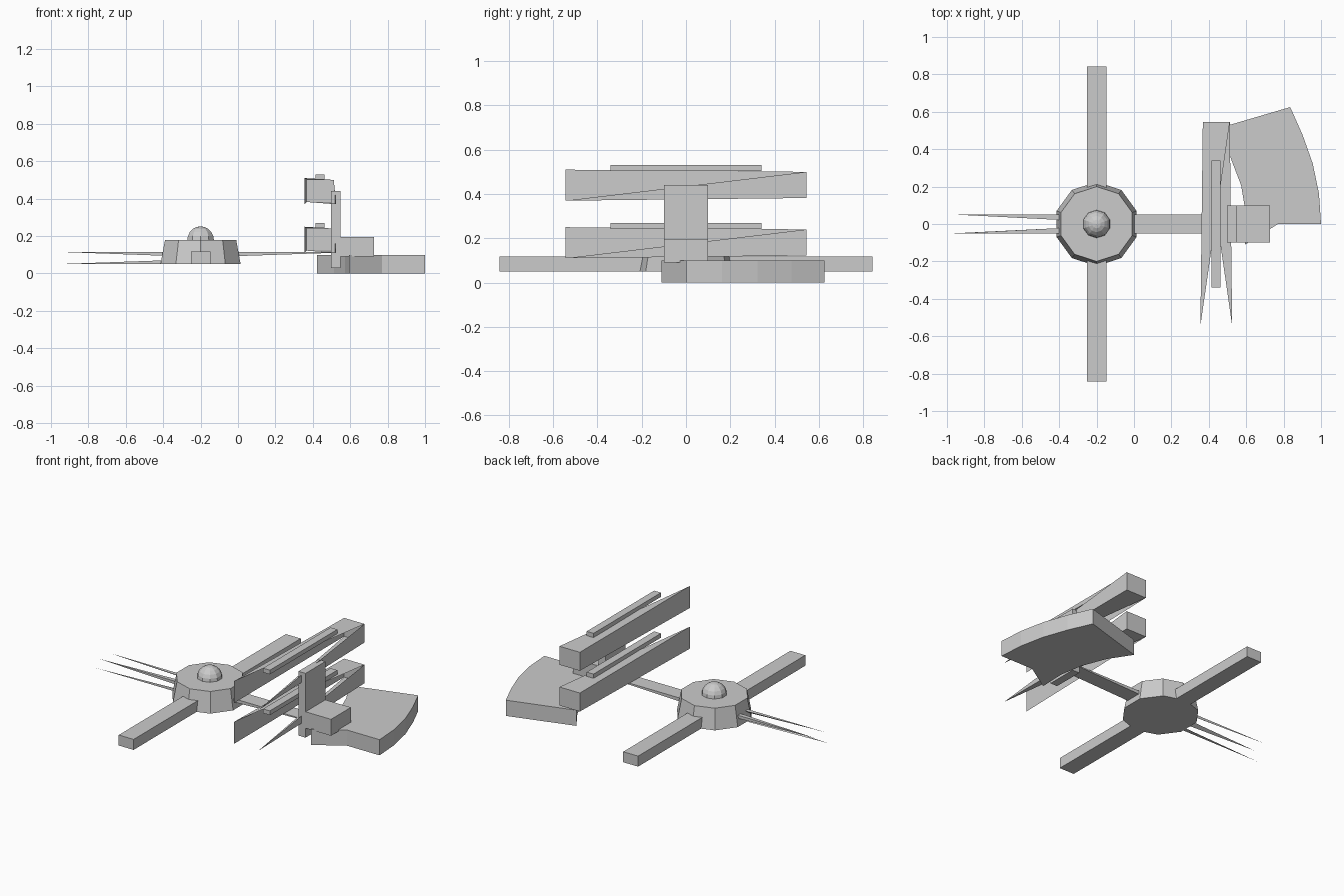
import bpy, bmesh
from math import sin, cos, radians

if "Cube" in bpy.data.objects:
    bpy.data.objects.remove(bpy.data.objects["Cube"])

HX = -0.2  # hub centre


def finish(name, bm, closed=True):
    if closed:
        bmesh.ops.recalc_face_normals(bm, faces=bm.faces)
    me = bpy.data.meshes.new(name)
    bm.to_mesh(me)
    bm.free()
    ob = bpy.data.objects.new(name, me)
    bpy.context.collection.objects.link(ob)
    return ob


def mesh(name, verts, faces, closed=True):
    bm = bmesh.new()
    vs = [bm.verts.new(v) for v in verts]
    for f in faces:
        bm.faces.new([vs[i] for i in f])
    return finish(name, bm, closed)


def prism(name, pts, z0, z1):
    n = len(pts)
    verts = [(x, y, z0) for x, y in pts] + [(x, y, z1) for x, y in pts]
    faces = [tuple(range(n))[::-1], tuple(range(n, 2 * n))]
    faces += [(i, (i + 1) % n, n + (i + 1) % n, n + i) for i in range(n)]
    return mesh(name, verts, faces)


def box(name, x0, x1, y0, y1, z0, z1):
    return prism(name, [(x0, y0), (x1, y0), (x1, y1), (x0, y1)], z0, z1)


# ten-sided tapered hub
bm = bmesh.new()
bmesh.ops.create_cone(bm, cap_ends=True, segments=10, radius1=0.225, radius2=0.2, depth=0.13)
hub = finish("hub", bm)
hub.location = (HX, 0, 0.115)

# dome on the hub
bm = bmesh.new()
bmesh.ops.create_uvsphere(bm, u_segments=10, v_segments=10, radius=0.075)
dome = finish("dome", bm)
dome.location = (HX, 0, 0.177)

# front and back arms
for name, s in (("front_arm", -1), ("back_arm", 1)):
    a, b = sorted((0.19 * s, 0.843 * s))
    box(name, -0.252, -0.147, a, b, 0.05, 0.117)

# slender spikes on the left, one per arm corner
for i, (sy, up, tip) in enumerate(((-1, 0, -0.97), (-1, 1, -0.95), (1, 1, -0.95))):
    z = 0.115 if up else 0.05
    dz = -0.02 if up else 0.02
    y = 0.05 * sy
    mesh(f"spike_{i + 1}",
         [(tip, y, z), (-0.4, y, z), (-0.4, y - 0.028 * sy, z), (-0.4, y, z + dz)],
         [(0, 1, 2), (0, 1, 3), (0, 2, 3), (1, 2, 3)])

# right arm: flat top, thinning underside
mesh("right_arm",
     [(0, -0.05, 0.093), (0, 0.05, 0.093), (0, 0.05, 0.115), (0, -0.05, 0.115),
      (0.53, -0.05, 0.111), (0.53, 0.05, 0.111), (0.53, 0.05, 0.115), (0.53, -0.05, 0.115)],
     [(0, 1, 2, 3), (4, 5, 6, 7), (0, 1, 5, 4), (1, 2, 6, 5), (2, 3, 7, 6), (3, 0, 4, 7)])

# two open, split-ended beams with a rail on top of each
for name, z in (("lower", 0.11), ("upper", 0.37)):
    mesh(name + "_beam",
         [(0.368, 0.545, z + 0.012), (0.512, 0.545, z + 0.012),
          (0.512, 0.545, z + 0.13), (0.368, 0.545, z + 0.13),
          (0.355, -0.545, z), (0.525, -0.545, z), (0.355, -0.545, z + 0.14)],
         [(1, 0, 3, 2),      # back end
          (0, 4, 6, 3),      # left wall
          (3, 6, 2),         # top
          (0, 1, 5),         # bottom
          (1, 2, 5)],        # right wall
         closed=False)
    box(name + "_rail", 0.415, 0.463, -0.34, 0.34, z + 0.133, z + 0.16)

# upright plate and the block beside it
box("upright_plate", 0.497, 0.547, -0.1, 0.1, 0.03, 0.44)
box("side_block", 0.5, 0.727, -0.1, 0.1, 0.09, 0.195)

# curved fan-shaped foot, concentric with the hub
outer = [(HX + 1.2 * cos(radians(a)), 1.2 * sin(radians(a))) for a in (0, 7.8, 15.6, 23.4)]
outer.append((0.835, 0.625))
inner = [(HX + 0.8 * cos(radians(a)), 0.8 * sin(radians(a))) for a in (39, 27, 15, 4, -8)]
prism("fan_foot", outer + inner + [(0.77, 0)], 0, 0.1)
